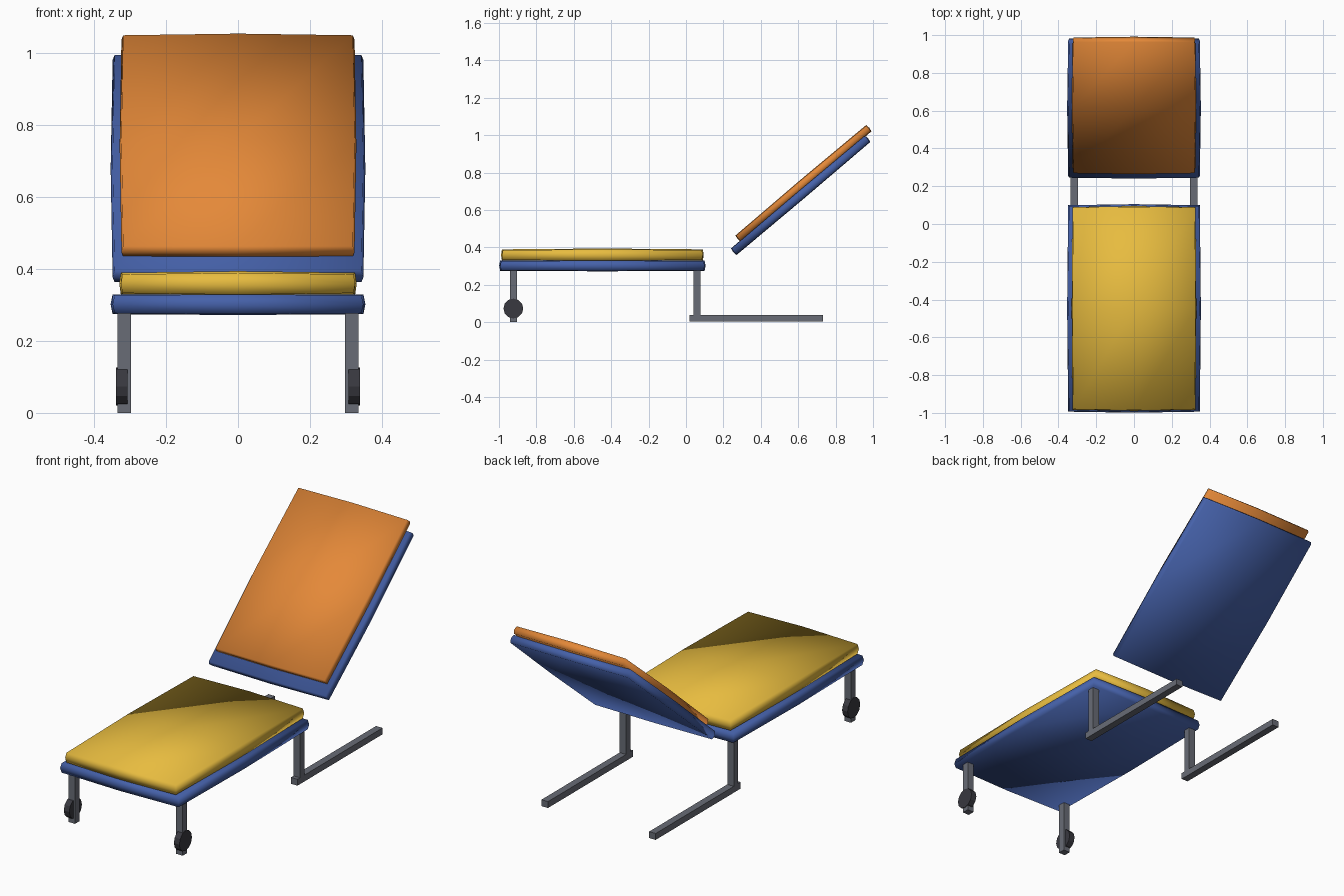
import bpy, bmesh, math
from mathutils import Matrix, Vector

if "Cube" in bpy.data.objects:
    bpy.data.objects.remove(bpy.data.objects["Cube"])


def material(name, color):
    m = bpy.data.materials.new(name)
    m.diffuse_color = (*color, 1)
    m.use_nodes = True
    m.node_tree.nodes["Principled BSDF"].inputs["Base Color"].default_value = m.diffuse_color
    return m


BLUE = material("blue", (0.06, 0.12, 0.40))
YELLOW = material("yellow", (0.80, 0.50, 0.05))
ORANGE = material("orange", (0.78, 0.25, 0.04))
STEEL = material("steel", (0.14, 0.15, 0.18))
RUBBER = material("rubber", (0.04, 0.04, 0.05))


def finish(bm, name, mat, smooth=False):
    bmesh.ops.recalc_face_normals(bm, faces=bm.faces[:])
    for f in bm.faces:
        f.smooth = smooth
    mesh = bpy.data.meshes.new(name)
    bm.to_mesh(mesh)
    bm.free()
    mesh.materials.append(mat)
    ob = bpy.data.objects.new(name, mesh)
    bpy.context.collection.objects.link(ob)
    return ob


def pad(name, center, half, bulge, mat, tilt=0):
    """Softly swollen slab: a once-subdivided box with its middles pushed out."""
    bm = bmesh.new()
    bmesh.ops.create_cube(bm, size=2)
    bmesh.ops.subdivide_edges(bm, edges=bm.edges[:], cuts=1, use_grid_fill=True)
    for v in bm.verts:
        u = v.co.copy()
        v.co = Vector([u[i] * (half[i] + bulge[i] *
                       (1 - (u.length_squared - u[i] ** 2) / 2)) for i in range(3)])
    ob = finish(bm, name, mat, True)
    ob.location = center
    ob.rotation_euler.x = math.radians(tilt)
    return ob


def bar(name, lo, hi):
    bm = bmesh.new()
    lo, hi = Vector(lo), Vector(hi)
    size = hi - lo
    bmesh.ops.create_cube(bm, size=1, matrix=Matrix.Translation((lo + hi) / 2)
                          @ Matrix.Diagonal((*size, 1)))
    return finish(bm, name, STEEL)


def wheel(name, x0, x1, y, z, r):
    bm = bmesh.new()
    bmesh.ops.create_cone(bm, cap_ends=True, segments=12, radius1=r, radius2=r,
                          depth=x1 - x0,
                          matrix=Matrix.Translation(((x0 + x1) / 2, y, z))
                          @ Matrix.Rotation(math.pi / 2, 4, 'Y'))
    return finish(bm, name, RUBBER)


# Lying surface
pad("seat_frame", (0, -0.447, 0.302), (0.343, 0.541, 0.025), (0.011, 0.011, 0.005), BLUE)
pad("seat_cushion", (0, -0.447, 0.359), (0.321, 0.532, 0.026), (0.009, 0.010, 0.009), YELLOW)

# Tilted backrest
pad("back_frame", (0, 0.613, 0.679), (0.343, 0.464, 0.021), (0.011, 0.008, 0.004), BLUE, 40.2)
pad("back_cushion", (0, 0.628, 0.742), (0.319, 0.454, 0.019), (0.010, 0.007, 0.006), ORANGE, 40.2)

# Legs, floor runners and wheels on both sides
for side, s in (("left", -1), ("right", 1)):
    a, b = sorted((s * 0.297, s * 0.335))
    bar(f"{side}_front_leg", (a, -0.942, 0), (b, -0.904, 0.285))
    bar(f"{side}_rear_leg", (a, 0.041, 0.01), (b, 0.078, 0.285))
    bar(f"{side}_floor_runner", (a, 0.02, 0.004), (b, 0.733, 0.038))
    a, b = sorted((s * 0.307, s * 0.339))
    wheel(f"{side}_wheel", a, b, -0.923, 0.073, 0.053)
